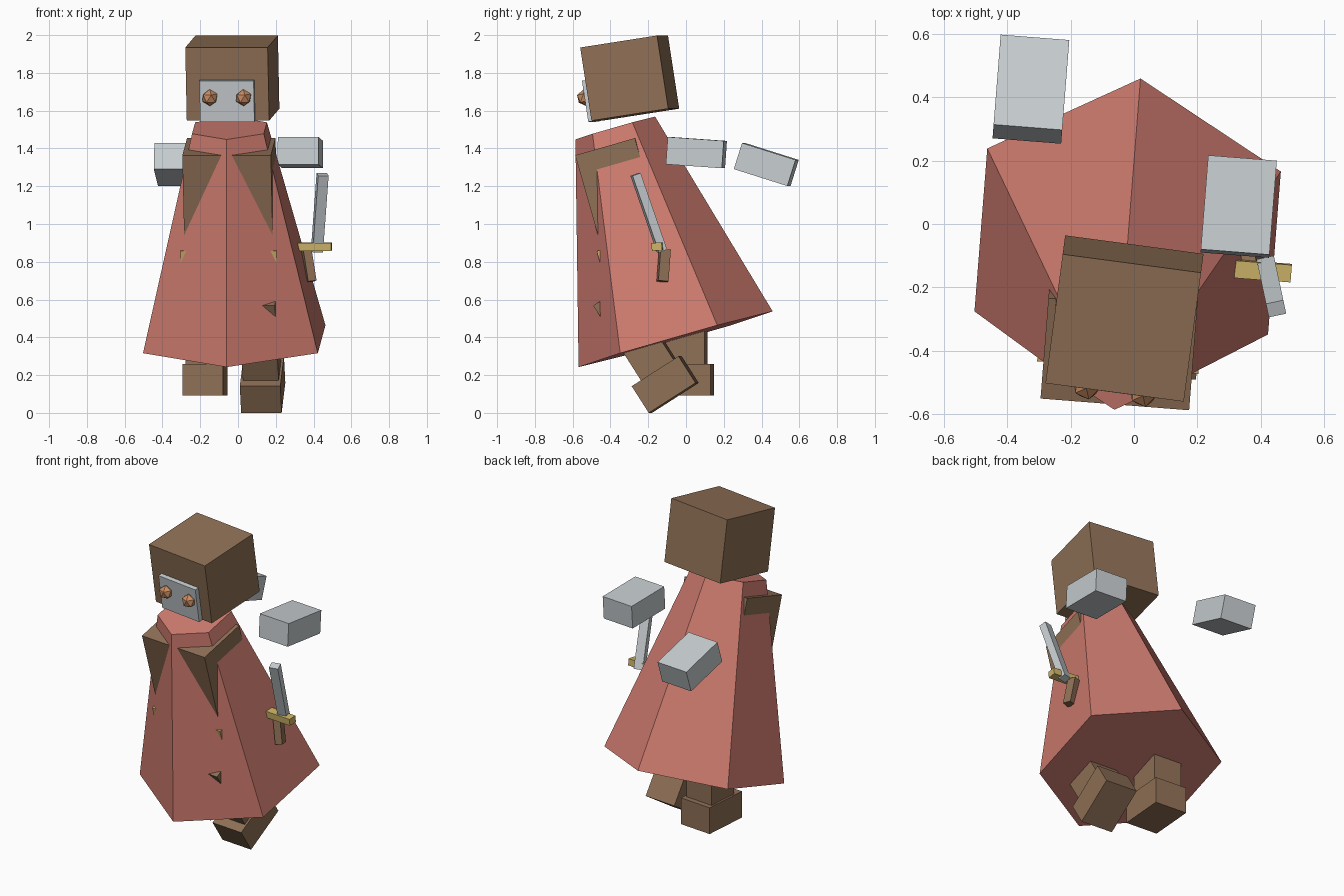
import bpy, bmesh
from math import radians, sin, cos, pi
from mathutils import Matrix, Vector

if "Cube" in bpy.data.objects:
    bpy.data.objects.remove(bpy.data.objects["Cube"], do_unlink=True)


def material(name, rgb):
    m = bpy.data.materials.new(name)
    m.use_nodes = True
    m.diffuse_color = (*rgb, 1)
    m.node_tree.nodes["Principled BSDF"].inputs["Base Color"].default_value = (*rgb, 1)
    return m


red = material("robe red", (0.62, 0.20, 0.16))
brown = material("leather brown", (0.275, 0.162, 0.093))
grey = material("steel grey", (0.57, 0.61, 0.63))
gold = material("belt gold", (0.62, 0.46, 0.14))
orange = material("eye orange", (0.58, 0.26, 0.12))


def frame(pos, yaw=0, pitch=0, roll=0):
    """Placement: pitch leans the top towards the front, yaw turns about z."""
    return (Matrix.Translation(pos) @ Matrix.Rotation(radians(yaw), 4, "Z")
            @ Matrix.Rotation(radians(pitch), 4, "X")
            @ Matrix.Rotation(radians(roll), 4, "Y"))


def finish(name, bm, mat, mtx):
    bmesh.ops.recalc_face_normals(bm, faces=bm.faces)
    me = bpy.data.meshes.new(name)
    bm.to_mesh(me)
    bm.free()
    me.materials.append(mat)
    ob = bpy.data.objects.new(name, me)
    ob.matrix_world = mtx
    bpy.context.collection.objects.link(ob)


def box(name, size, mat, mtx, center=(0, 0, 0)):
    bm = bmesh.new()
    bmesh.ops.create_cube(bm, size=1)
    bmesh.ops.scale(bm, vec=size, verts=bm.verts)
    bmesh.ops.translate(bm, vec=center, verts=bm.verts)
    finish(name, bm, mat, mtx)


# Robe: six-sided tapered cone leaning forward
body = frame((-0.02, -0.055, 0.39), -4.5, 16)
bm = bmesh.new()
rings = [[bm.verts.new((r * sin(i * pi / 3), r * cos(i * pi / 3), z)) for i in range(6)]
         for r, z in ((0.536, 0), (0.22, 1.163))]
for ring in rings:
    bm.faces.new(ring)
for i in range(6):
    j = (i + 1) % 6
    bm.faces.new((rings[0][i], rings[0][j], rings[1][j], rings[1][i]))
finish("robe", bm, red, body)

# Torso and belt, whose corners poke through the robe
box("torso", (0.47, 0.33, 0.63), brown, body, (0, -0.062, 0.763))
box("belt", (0.51, 0.39, 0.11), gold, body, (0, -0.06, 0.503))

# Head with face plate and faceted eyes
head = frame((-0.03, -0.298, 1.7725), -7.6, 8.8)
box("head", (0.44, 0.415, 0.392), brown, head)
box("face_plate", (0.29, 0.03, 0.22), grey, head, (0, -0.22, -0.088))
for side, x in (("left", 0.09), ("right", -0.09)):
    bm = bmesh.new()
    bmesh.ops.create_icosphere(bm, subdivisions=1, radius=0.045)
    finish(side + "_eye", bm, orange, head @ Matrix.Translation((x, -0.24, -0.068)))

# Legs and boots, the left one swung back
for side, pos, pitch in (("left", (0.13, -0.11, 0.15), 32.6),
                         ("right", (-0.175, -0.008, 0.175), 0)):
    f = frame(pos, -4.5, pitch)
    box(side + "_boot", (0.215, 0.295, 0.168), brown, f)
    box(side + "_leg", (0.19, 0.205, 0.47), brown, f, (0, 0.012, 0.319))

# Floating hands
box("left_hand", (0.217, 0.298, 0.145), grey, frame((0.33, 0.055, 1.378), -4.5, -4))
box("right_hand", (0.217, 0.298, 0.145), grey, frame((-0.325, 0.425, 1.315), -4.5, -17.5))

# Sword
box("sword_blade", (0.056, 0.046, 0.43), grey, frame((0.433, -0.197, 1.06), 12, 19.5))
box("sword_guard", (0.178, 0.055, 0.042), gold, frame((0.407, -0.148, 0.88), -4.5, 5))
box("sword_handle", (0.045, 0.055, 0.17), brown, frame((0.375, -0.118, 0.78), 12, -6, -8))
